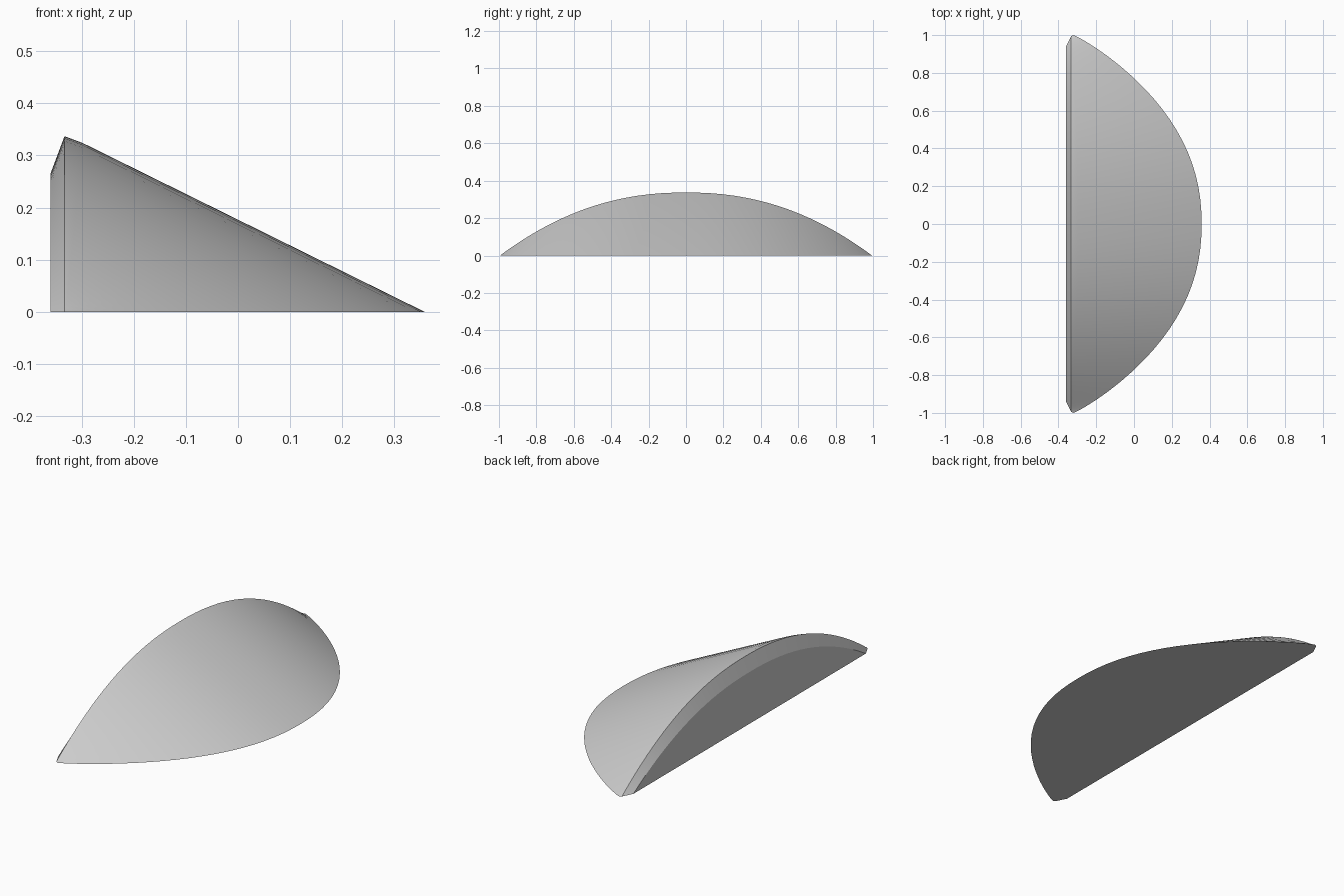
import bpy
import bmesh
import math

cube = bpy.data.objects.get("Cube")
if cube:
    bpy.data.objects.remove(cube, do_unlink=True)

STEPS = 48
HEIGHT = 0.337


def section(t):
    """Cross-section of the wedge at side position t (-1 to 1)."""
    rise = 1 - abs(t) ** 2.2
    toe_x = -0.32 + 0.678 * rise ** 0.9
    ridge = (-0.333, t * 0.994, HEIGHT * rise)
    toe = (toe_x, t, 0)
    shoulder = [a + (b - a) * 0.05 for a, b in zip(ridge, toe)]
    shoulder[2] += 0.004 * rise
    return [
        (-0.36, t * 0.94, 0),              # wall foot
        (-0.36, t * 0.94, 0.265 * rise),   # wall top
        ridge,
        shoulder,
        toe,
    ]


# Wedge body: arched sections joined side to side
bm = bmesh.new()
rings = []
for i in range(STEPS + 1):
    t = -math.cos(math.pi * i / STEPS)
    rings.append([bm.verts.new(p) for p in section(t)])
for a, b in zip(rings, rings[1:]):
    for k in range(len(a)):
        n = (k + 1) % len(a)
        bm.faces.new((a[k], a[n], b[n], b[k]))
# Flat tips
bm.faces.new(rings[0][::-1])
bm.faces.new(rings[-1])
bmesh.ops.remove_doubles(bm, verts=bm.verts, dist=0.0005)
bmesh.ops.recalc_face_normals(bm, faces=bm.faces)

mesh = bpy.data.meshes.new("wedge_body")
bm.to_mesh(mesh)
bm.free()
body = bpy.data.objects.new("wedge_body", mesh)
bpy.context.collection.objects.link(body)

# Plain grey
grey = bpy.data.materials.new("plain grey")
grey.use_nodes = True
colour = (0.6, 0.6, 0.6, 1)
grey.diffuse_color = colour
grey.node_tree.nodes["Principled BSDF"].inputs["Base Color"].default_value = colour
mesh.materials.append(grey)

# Soft slope with crisp ridge and base
bpy.context.view_layer.objects.active = body
body.select_set(True)
bpy.ops.object.shade_smooth_by_angle(angle=math.radians(18))
